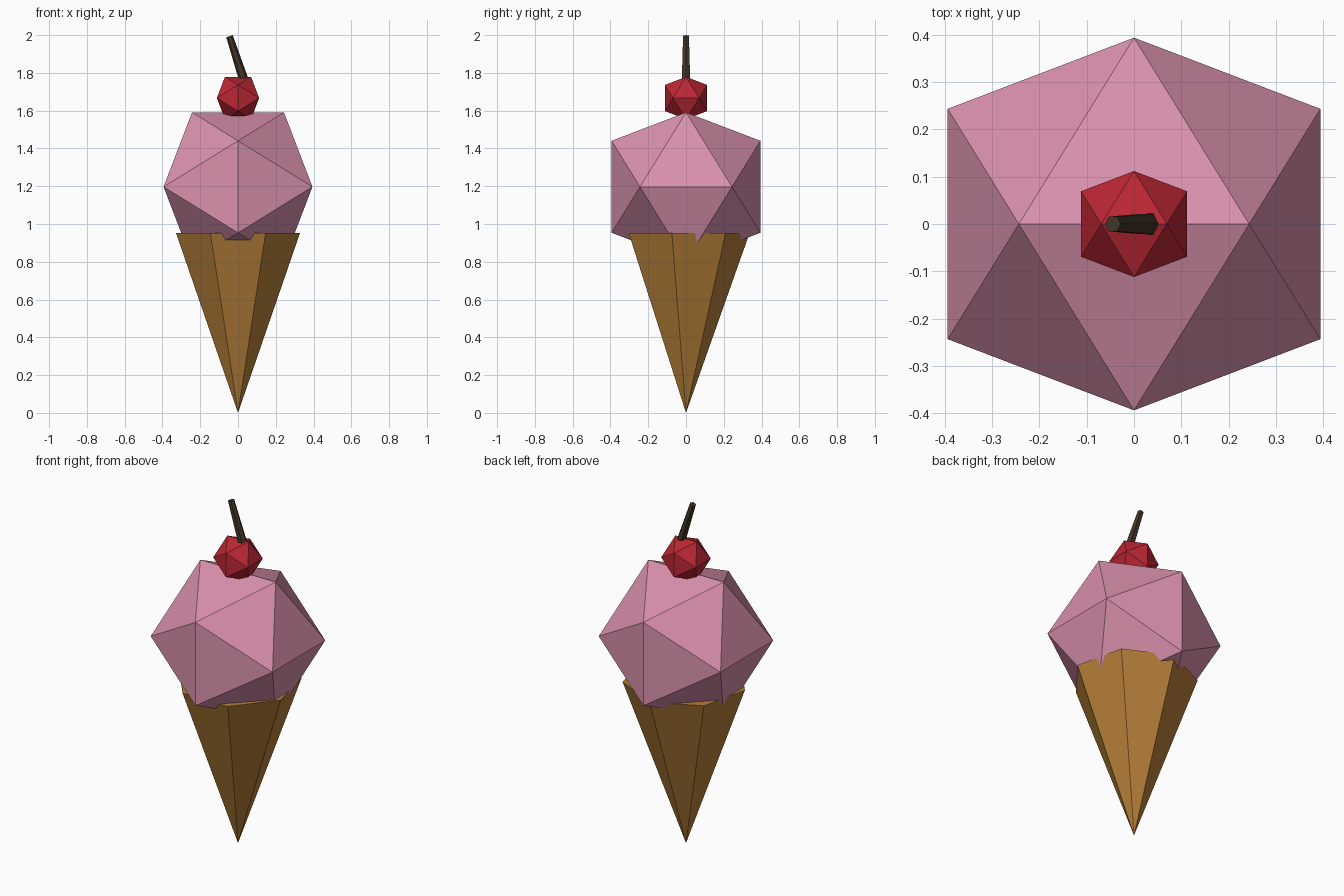
import bpy, bmesh, math
from mathutils import Vector, Matrix

if "Cube" in bpy.data.objects:
    bpy.data.objects.remove(bpy.data.objects["Cube"])


def material(name, rgb):
    m = bpy.data.materials.new(name)
    m.diffuse_color = (*rgb, 1)
    m.use_nodes = True
    m.node_tree.nodes["Principled BSDF"].inputs["Base Color"].default_value = m.diffuse_color
    return m


def finish(bm, name, mat):
    bmesh.ops.recalc_face_normals(bm, faces=bm.faces)
    me = bpy.data.meshes.new(name)
    bm.to_mesh(me)
    bm.free()
    me.materials.append(mat)
    ob = bpy.data.objects.new(name, me)
    bpy.context.collection.objects.link(ob)
    return ob


def icosahedron(name, z, half, mat):
    """Icosahedron with edges on the axes; half = half its width."""
    short = half / ((1 + math.sqrt(5)) / 2)
    bm = bmesh.new()
    for s in (-1, 1):
        for t in (-1, 1):
            a, b = s * short, t * half
            for p in ((a, 0, b), (b, a, 0), (0, b, a)):
                bm.verts.new(Vector(p) + Vector((0, 0, z)))
    bmesh.ops.convex_hull(bm, input=bm.verts)
    return finish(bm, name, mat)


def tapered(name, sides, p0, r0, p1, r1, start, mat):
    """Tapered prism from p0 to p1, first corner at angle start."""
    p0, p1 = Vector(p0), Vector(p1)
    d = p1 - p0
    tilt = Matrix.Rotation(math.atan2(d.x, d.z), 3, 'Y')
    bm = bmesh.new()
    rings = []
    for p, r in ((p0, r0), (p1, r1)):
        ring = []
        for i in range(sides):
            a = start + i * math.tau / sides
            ring.append(bm.verts.new(p + tilt @ Vector((r * math.cos(a), r * math.sin(a), 0))))
        rings.append(ring)
        bm.faces.new(ring)
    for i in range(sides):
        j = (i + 1) % sides
        bm.faces.new((rings[0][i], rings[0][j], rings[1][j], rings[1][i]))
    bmesh.ops.remove_doubles(bm, verts=bm.verts, dist=1e-5)
    return finish(bm, name, mat)


wafer = material("wafer brown", (0.46, 0.21, 0.04))
pink = material("strawberry pink", (0.70, 0.28, 0.42))
red = material("cherry red", (0.50, 0.02, 0.035))
bark = material("stem brown", (0.055, 0.035, 0.018))

# Seven-sided wafer cone, point down, closed at the rim
tapered("cone", 7, (0, 0, 0), 0, (0, 0, 0.953), 0.337, math.pi / 2, wafer)
# Scoop sunk into the cone
icosahedron("scoop", 1.197, 0.394, pink)
# Cherry and its leaning stem
icosahedron("cherry", 1.667, 0.112, red)
tapered("cherry_stem", 6, (0.038, 0, 1.74), 0.026, (-0.045, 0, 1.994), 0.018, 0, bark)
